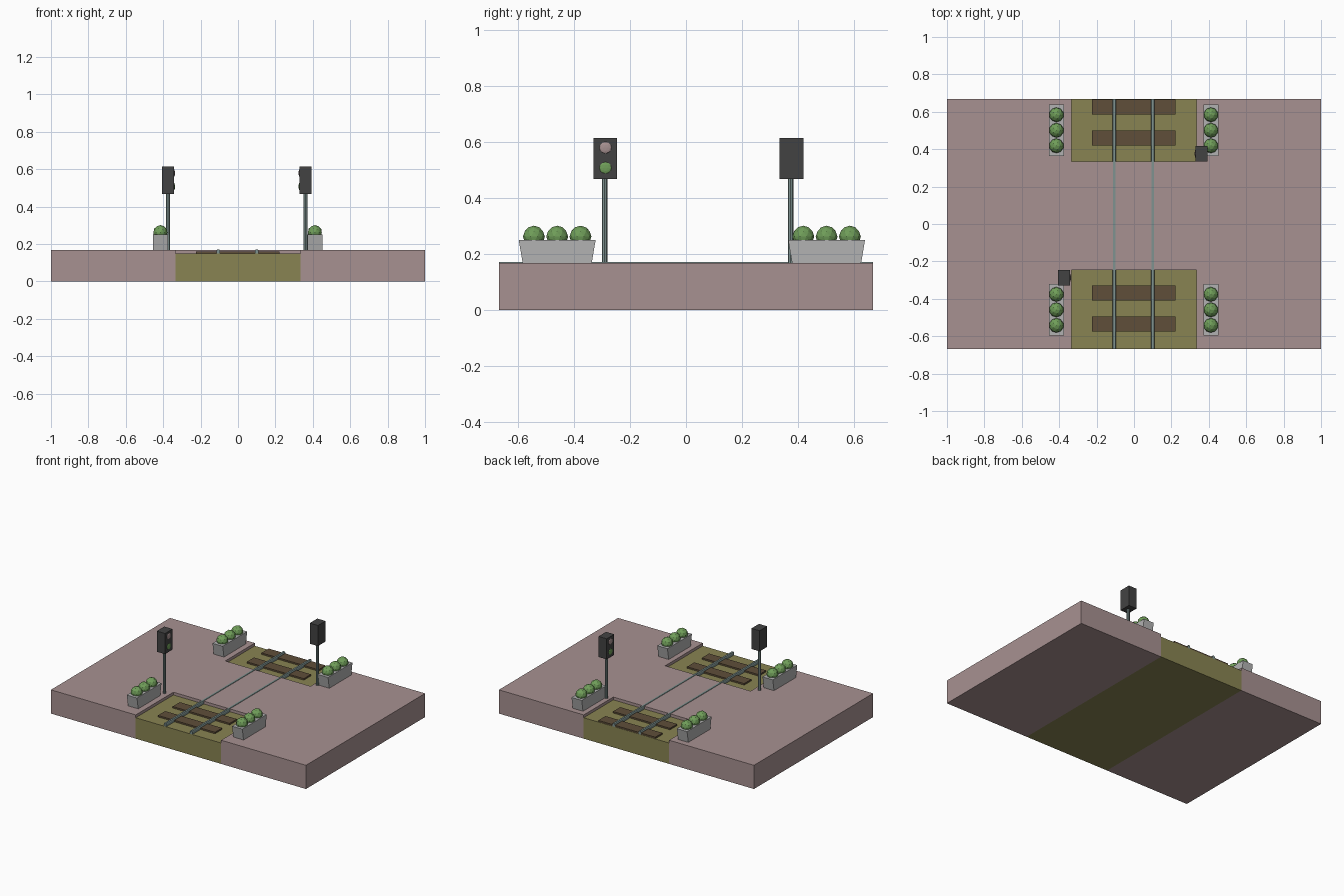
import bpy, bmesh
from mathutils import Matrix, Vector

if "Cube" in bpy.data.objects:
    bpy.data.objects.remove(bpy.data.objects["Cube"], do_unlink=True)


def material(name, r, g, b):
    m = bpy.data.materials.new(name)
    m.use_nodes = True
    m.diffuse_color = (r, g, b, 1)
    m.node_tree.nodes["Principled BSDF"].inputs["Base Color"].default_value = (r, g, b, 1)
    return m


PAVING = material("dusty pink paving", 0.39, 0.285, 0.285)
EARTH = material("olive earth", 0.25, 0.23, 0.085)
WOOD = material("brown wood", 0.115, 0.077, 0.042)
STEEL = material("grey green steel", 0.21, 0.29, 0.28)
STONE = material("light grey stone", 0.45, 0.45, 0.45)
LEAF = material("leaf green", 0.16, 0.34, 0.10)
BLACK = material("charcoal", 0.055, 0.055, 0.055)


def finish(name, bm, mat):
    bmesh.ops.recalc_face_normals(bm, faces=bm.faces)
    mesh = bpy.data.meshes.new(name)
    bm.to_mesh(mesh)
    bm.free()
    mesh.materials.append(mat)
    obj = bpy.data.objects.new(name, mesh)
    bpy.context.collection.objects.link(obj)
    return obj


def box(name, mat, x, y, z):
    """Box between the given (low, high) pairs."""
    bm = bmesh.new()
    bmesh.ops.create_cube(bm, size=1)
    for v in bm.verts:
        v.co = Vector([a + (b - a) * (c + 0.5) for (a, b), c in zip((x, y, z), v.co)])
    return finish(name, bm, mat)


def prism(name, mat, profile, start, direction):
    """Flat outline swept along a direction."""
    bm = bmesh.new()
    face = bm.faces.new([bm.verts.new(Vector(start) + Vector(p)) for p in profile])
    swept = bmesh.ops.extrude_face_region(bm, geom=[face])
    bmesh.ops.translate(bm, vec=direction,
                        verts=[e for e in swept["geom"] if isinstance(e, bmesh.types.BMVert)])
    return finish(name, bm, mat)


def ball(name, mat, centre, scale, subdivisions=2):
    bm = bmesh.new()
    bmesh.ops.create_icosphere(bm, subdivisions=subdivisions, radius=1,
                               matrix=Matrix.LocRotScale(centre, None, scale))
    return finish(name, bm, mat)


# Ground: earth bed, paved sides and the road crossing between the two beds
TOP, BED, EDGE, HALF = 0.168, 0.148, 0.335, 0.667
box("track_bed", EARTH, (-EDGE, EDGE), (-HALF, HALF), (0, BED))
for side, x in (("right", (-1, -EDGE)), ("left", (EDGE, 1))):
    box("paving_" + side, PAVING, x, (-HALF, HALF), (0, TOP))
box("road_crossing", PAVING, (-EDGE, EDGE), (-0.245, 0.335), (BED, TOP))

# Sleepers
for i, y in enumerate((-0.535, -0.37, 0.46, 0.625)):
    box(f"sleeper_{i}", WOOD, (-0.225, 0.222), (y - 0.04, y + 0.04), (BED, 0.159))

# Rails, with a head just proud of the road
half_rail = [(0.009, BED), (0.009, 0.164), (0.006, 0.171)]
rail = [(x, 0, z) for x, z in half_rail] + [(-x, 0, z) for x, z in reversed(half_rail)]
for side, x in (("right", -0.105), ("left", 0.1)):
    prism("rail_" + side, STEEL, rail, (x, -HALF, 0), (0, 2 * HALF, 0))

# Planters, each with three round bushes
trough = [(0, -0.123, TOP), (0, 0.123, TOP), (0, 0.137, 0.25), (0, -0.137, 0.25)]
for side, x in (("right", -0.415), ("left", 0.411)):
    for end, y in (("front", -0.459), ("back", 0.501)):
        tag = f"{end}_{side}"
        prism("planter_" + tag, STONE, trough, (x - 0.04, y, 0), (0.08, 0, 0))
        for i in (-1, 0, 1):
            ball(f"bush_{tag}_{i + 1}", LEAF, (x, y + i * 0.083, 0.262), (0.039,) * 3)

# Signals, each facing the track
for tag, x, y, facing in (("front_right", -0.374, -0.287, 1), ("back_left", 0.361, 0.376, -1)):
    bm = bmesh.new()
    bmesh.ops.create_cone(bm, cap_ends=True, segments=8, radius1=0.01, radius2=0.01, depth=0.31,
                          matrix=Matrix.Translation((x, y - 0.003, TOP + 0.155)))
    finish("signal_pole_" + tag, bm, STEEL)
    box("signal_box_" + tag, BLACK, (x - 0.032, x + 0.032), (y - 0.042, y + 0.042), (0.468, 0.614))
    for lamp, mat, z in (("upper", PAVING, 0.579), ("lower", LEAF, 0.507)):
        ball(f"{lamp}_lamp_{tag}", mat, (x + facing * 0.032, y, z), (0.005, 0.022, 0.021))
